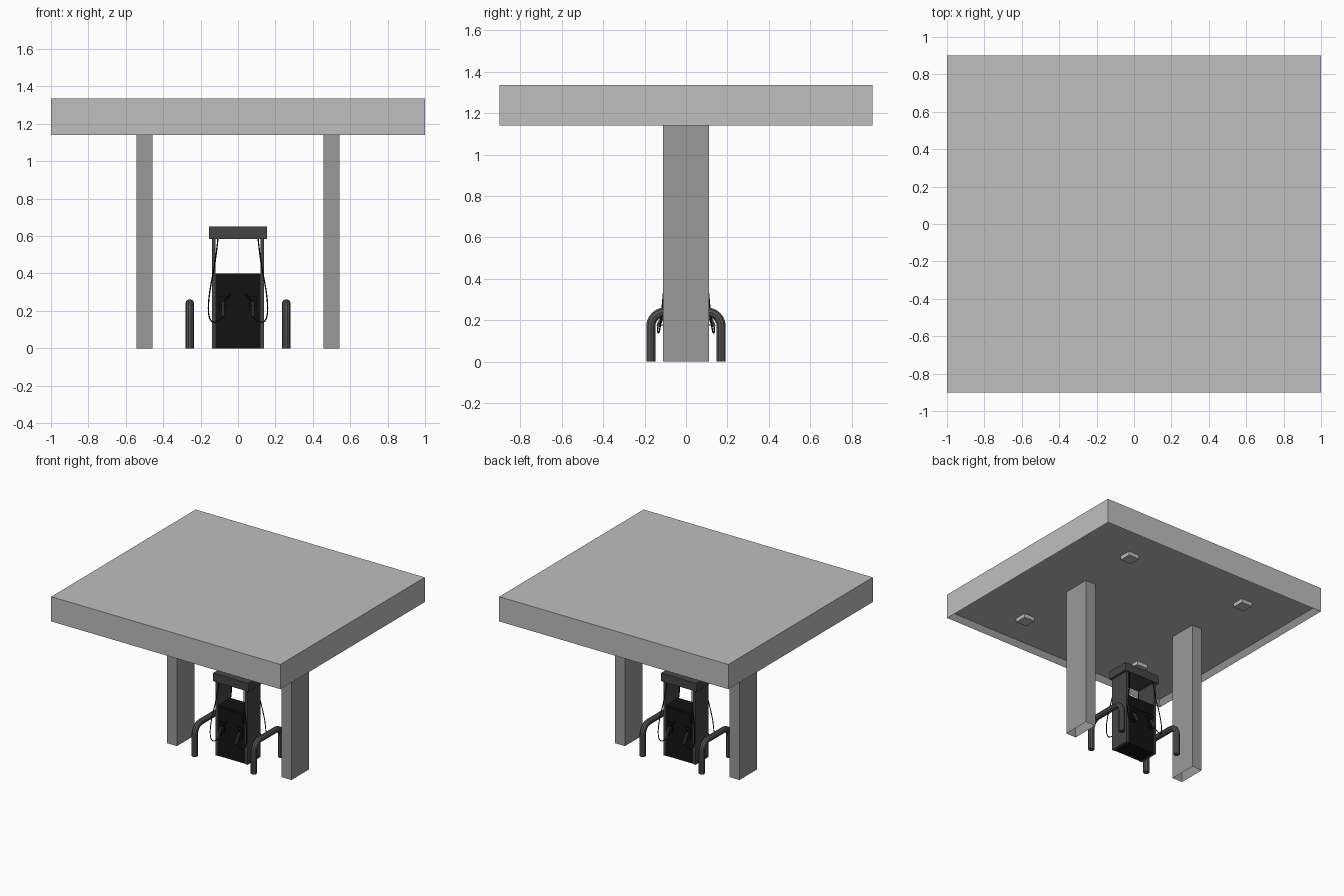
import bpy, bmesh, math
from mathutils import Vector

cube = bpy.data.objects.get("Cube")
if cube:
    bpy.data.objects.remove(cube, do_unlink=True)


def material(name, value):
    m = bpy.data.materials.new(name)
    m.use_nodes = True
    colour = (value, value, value, 1)
    m.diffuse_color = colour
    m.node_tree.nodes["Principled BSDF"].inputs["Base Color"].default_value = colour
    return m


LIGHT = material("light grey", 0.52)
CONCRETE = material("mid grey", 0.32)
STEEL = material("steel grey", 0.09)
DARK = material("dark grey", 0.06)
BLACK = material("black", 0.006)


def add_mesh(name, bm, mat):
    mesh = bpy.data.meshes.new(name)
    bm.normal_update()
    bm.to_mesh(mesh)
    bm.free()
    mesh.materials.append(mat)
    obj = bpy.data.objects.new(name, mesh)
    bpy.context.collection.objects.link(obj)
    return obj


def box_bm(low, high):
    bm = bmesh.new()
    bmesh.ops.create_cube(bm, size=1)
    low, high = Vector(low), Vector(high)
    for v in bm.verts:
        v.co = (low + high) / 2 + v.co * (high - low)
    bm.normal_update()
    return bm


def box(name, low, high, mat):
    return add_mesh(name, box_bm(low, high), mat)


def bottom_face(bm):
    bm.faces.ensure_lookup_table()
    return min(bm.faces, key=lambda f: f.normal.z)


def tube(name, points, radius, mat, kind="POLY", sides=2):
    """Round tube along a path, turned into a smooth mesh."""
    curve = bpy.data.curves.new(name, "CURVE")
    curve.dimensions = "3D"
    curve.bevel_depth = radius
    curve.bevel_resolution = sides
    curve.use_fill_caps = True
    curve.resolution_u = 6
    spline = curve.splines.new(kind)
    spline.points.add(len(points) - 1)
    for p, co in zip(spline.points, points):
        p.co = (*co, 1)
    if kind == "NURBS":
        spline.order_u = 3
        spline.use_endpoint_u = True
    curve.materials.append(mat)
    obj = bpy.data.objects.new(name, curve)
    bpy.context.collection.objects.link(obj)
    bpy.ops.object.select_all(action="DESELECT")
    obj.select_set(True)
    bpy.context.view_layer.objects.active = obj
    bpy.ops.object.convert(target="MESH")
    bpy.ops.object.shade_smooth_by_angle()
    return obj


# Canopy slab with a shallow recess underneath
bm = box_bm((-1, -0.9, 1.14), (1, 0.9, 1.335))
face = bottom_face(bm)
bmesh.ops.inset_region(bm, faces=[face], thickness=0.05)
for v in face.verts:
    v.co.z += 0.035
add_mesh("canopy", bm, LIGHT)

# Ceiling lamps
for sx in (-1, 1):
    for sy in (-1, 1):
        x, y = 0.53 * sx, 0.585 * sy
        box("ceiling_lamp", (x - 0.047, y - 0.047, 1.145),
            (x + 0.047, y + 0.047, 1.175), LIGHT)

# Columns, open at the foot
for side, s in (("left", 1), ("right", -1)):
    bm = box_bm((0.5 * s - 0.044, -0.11, 0), (0.5 * s + 0.044, 0.11, 1.175))
    bmesh.ops.delete(bm, geom=[bottom_face(bm)], context="FACES_ONLY")
    add_mesh(side + "_column", bm, CONCRETE)

# Pump cabinet, side panels and header
box("pump_cabinet", (-0.12, -0.075, 0), (0.12, 0.075, 0.4), BLACK)
for side, s in (("left", 1), ("right", -1)):
    box(side + "_side_panel", (0.129 * s - 0.01, -0.08, 0),
        (0.129 * s + 0.01, 0.08, 0.59), DARK)
box("pump_header", (-0.155, -0.09, 0.585), (0.155, 0.09, 0.65), DARK)

# Front and back fittings of the pump
for sy in (-1, 1):
    y = 0.075 * sy
    box("display_plate", (-0.1, y - 0.004, 0.31), (0.1, y + 0.004, 0.385), BLACK)
    for sx in (-1, 1):
        def at(x, depth, z):
            return (sx * x, sy * depth, z)
        # Holster, nozzle grip, spout and trigger guard
        box("nozzle_holster", (sx * 0.08 - 0.018, y - 0.012, 0.2),
            (sx * 0.08 + 0.018, y + 0.012, 0.28), BLACK)
        tube("nozzle_grip", [at(0.08, 0.095, 0.245), at(0.08, 0.11, 0.225),
                             at(0.08, 0.135, 0.17)], 0.009, STEEL)
        tube("nozzle_spout", [at(0.08, 0.095, 0.245), at(0.065, 0.085, 0.262),
                              at(0.04, 0.078, 0.29)], 0.005, BLACK)
        tube("trigger_guard", [at(0.08, 0.1, 0.225), at(0.08, 0.098, 0.18),
                               at(0.08, 0.13, 0.175)], 0.003, BLACK)
        # Hose looping from the header to the nozzle
        tube("hose", [at(0.107, 0.08, 0.59), at(0.12, 0.095, 0.46),
                      at(0.15, 0.11, 0.32), at(0.162, 0.12, 0.2),
                      at(0.145, 0.13, 0.135), at(0.1, 0.14, 0.145),
                      at(0.08, 0.135, 0.17)], 0.0035, BLACK, "NURBS", 1)

# Hoop guards on both sides of the pump
R, Y, TOP = 0.07, 0.17, 0.24
for side, s in (("left", 1), ("right", -1)):
    path = [(0.258 * s, -Y, 0)]
    for start, cy in ((180, -Y + R), (90, Y - R)):
        for i in range(7):
            a = math.radians(start - 15 * i)
            path.append((0.258 * s, cy + R * math.cos(a), TOP - R + R * math.sin(a)))
    path.append((0.258 * s, Y, 0))
    tube(side + "_hoop_guard", path, 0.023, STEEL, sides=3)
